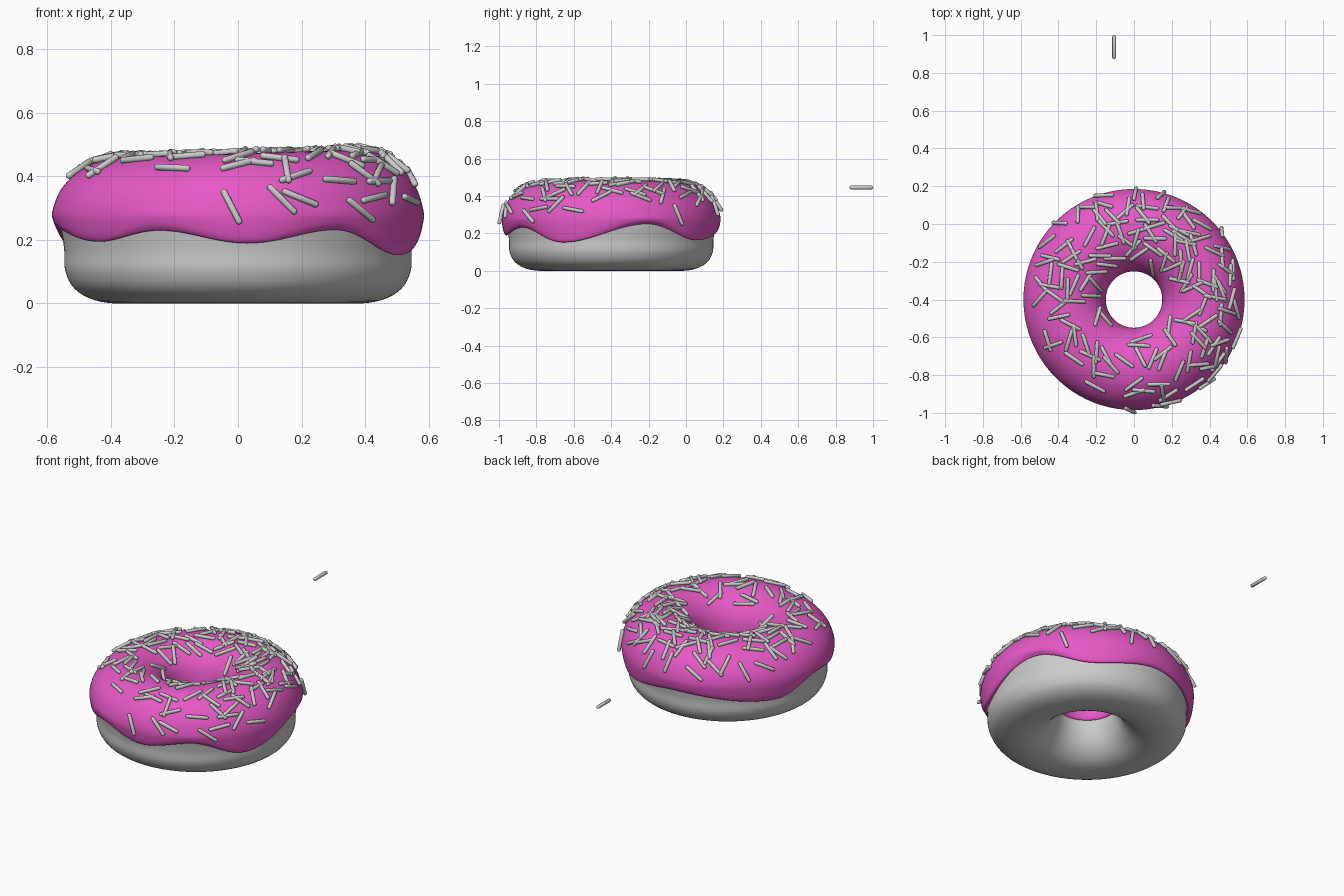
import bpy, bmesh, math, random
from mathutils import Vector, Matrix

if "Cube" in bpy.data.objects:
    bpy.data.objects.remove(bpy.data.objects["Cube"])

random.seed(7)
CENTRE = Vector((0, -0.4, 0))
SEG = 128


def spline(pts, u, closed=False):
    """Catmull-Rom point at parameter u (one unit per span)."""
    n = len(pts)
    i = int(math.floor(u))
    f = u - i
    if not closed and i >= n - 1:
        i, f = n - 2, 1.0
    def get(k):
        return pts[k % n] if closed else pts[max(0, min(n - 1, k))]
    a, b, c, d = (Vector(get(i + k)) for k in (-1, 0, 1, 2))
    return 0.5 * (2 * b + (c - a) * f + (2 * a - 5 * b + 4 * c - d) * f ** 2
                  + (3 * b - a - 3 * c + d) * f ** 3)


def revolve(name, surface, rows, closed):
    """Grid mesh swept round the ring axis from surface(angle, row)."""
    bm = bmesh.new()
    grid = [[bm.verts.new(surface(2 * math.pi * s / SEG, u)) for u in rows] for s in range(SEG)]
    m = len(rows)
    for s in range(SEG):
        p, q = grid[s], grid[(s + 1) % SEG]
        for j in range(m if closed else m - 1):
            k = (j + 1) % m
            bm.faces.new((p[j], q[j], q[k], p[k]))
    bmesh.ops.recalc_face_normals(bm, faces=bm.faces)
    me = bpy.data.meshes.new(name)
    bm.to_mesh(me)
    bm.free()
    me.shade_smooth()
    ob = bpy.data.objects.new(name, me)
    bpy.context.collection.objects.link(ob)
    return ob


def ring_point(p, a):
    return CENTRE + Vector((p[0] * math.cos(a), p[0] * math.sin(a), p[1]))


# Dough: closed ring profile (radius, height) with a flared hole
DOUGH = [(.36, 0), (.45, .01), (.513, .045), (.543, .10), (.546, .16), (.551, .20),
         (.558, .26), (.54, .34), (.48, .42), (.36, .452), (.24, .415), (.182, .33),
         (.164, .24), (.174, .16), (.21, .08), (.275, .023)]
revolve("dough", lambda a, u: ring_point(spline(DOUGH, u, True), a),
        [k / 4 for k in range(4 * len(DOUGH))], True)

# Icing: wavy lower edge, given as (angle in degrees, height) crests and drips
EDGE = [(-141, .195), (-116, .23), (-87, .19), (-57, .232), (-27, .153), (20, .25),
        (54, .165), (95, .212), (153, .168), (183, .236), (219, .195)]


def edge_height(a):
    d = (math.degrees(a) + 141) % 360 - 141
    for (a0, z0), (a1, z1) in zip(EDGE, EDGE[1:]):
        if a0 <= d <= a1:
            f = (d - a0) / (a1 - a0)
            return z0 + (z1 - z0) * (1 - math.cos(math.pi * f)) / 2
    return EDGE[0][1]


def icing_surface(a, u):
    e = edge_height(a)
    prof = [(.19, .235), (.165, .215), (.151, .235), (.152, .29), (.172, .36), (.22, .42),
            (.29, .459), (.36, .472), (.44, .46), (.51, .42), (.56, .36), (.584, .29),
            (.581, e + .45 * (.29 - e)), (.571, e + .008), (.557, e), (.53, e + .02)]
    p = ring_point(spline(prof, u), a)
    if p.z > .3:
        p.z += (p.z - .3) * .09 * p.x / .5    # slight sideways tilt of the top
    return p


icing = revolve("icing", icing_surface, [k / 4 for k in range(61)], False)
mat = bpy.data.materials.new("pink_icing")
mat.diffuse_color = (.8, .1, .57, 1)
mat.use_nodes = True
mat.node_tree.nodes["Principled BSDF"].inputs["Base Color"].default_value = mat.diffuse_color
icing.data.materials.append(mat)

# Sprinkle mesh: thin capsule along z, shared by every sprinkle
RAD, LENGTH = .0105, .126
bm = bmesh.new()
bmesh.ops.create_uvsphere(bm, u_segments=12, v_segments=7, radius=RAD)
for v in bm.verts:
    v.co.z += math.copysign(LENGTH / 2 - RAD, v.co.z)
sprinkle_mesh = bpy.data.meshes.new("sprinkle")
bm.to_mesh(sprinkle_mesh)
bm.free()
sprinkle_mesh.shade_smooth()


def add_sprinkle(name, pos, direction):
    ob = bpy.data.objects.new(name, sprinkle_mesh)
    ob.matrix_world = Matrix.Translation(pos) @ direction.to_track_quat('Z', 'Y').to_matrix().to_4x4()
    bpy.context.collection.objects.link(ob)


def lay_on_icing(a, u, spin):
    p = icing_surface(a, u)
    ta = (icing_surface(a + .02, u) - p).normalized()
    tu = (icing_surface(a, u + .05) - p).normalized()
    n = tu.cross(ta).normalized()
    if n.dot(p - ring_point((.36, .25), a)) < 0:
        n = -n
    d = ta * math.cos(spin) + tu * math.sin(spin)
    add_sprinkle("sprinkle", p + n * .006, d)
    return p


# Scattered sprinkles: denser on the right, sparse on the left
DENSITY = [1, .9, .75, .65, .5, .45, .75, 1]      # 45 degree sectors from +x
placed = [lay_on_icing(math.radians(-92), 10.8, 1.1)]
tries = 0
while len(placed) < 160 and tries < 6000:
    tries += 1
    a = random.uniform(0, 2 * math.pi)
    deg = math.degrees(a)
    u = random.triangular(4.3, 11.2, 8.6)
    if random.random() > DENSITY[int(deg // 45) % 8]:
        continue
    if 150 < deg < 260 and u > 9.2:               # bare outer left side
        continue
    p = icing_surface(a, u)
    if min((p - q).length for q in placed) < .034:
        continue
    placed.append(lay_on_icing(a, u, random.uniform(0, math.pi)))

# Loose sprinkle floating behind the ring
add_sprinkle("loose_sprinkle", Vector((-.105, .937, .445)), Vector((0, 1, 0)))
